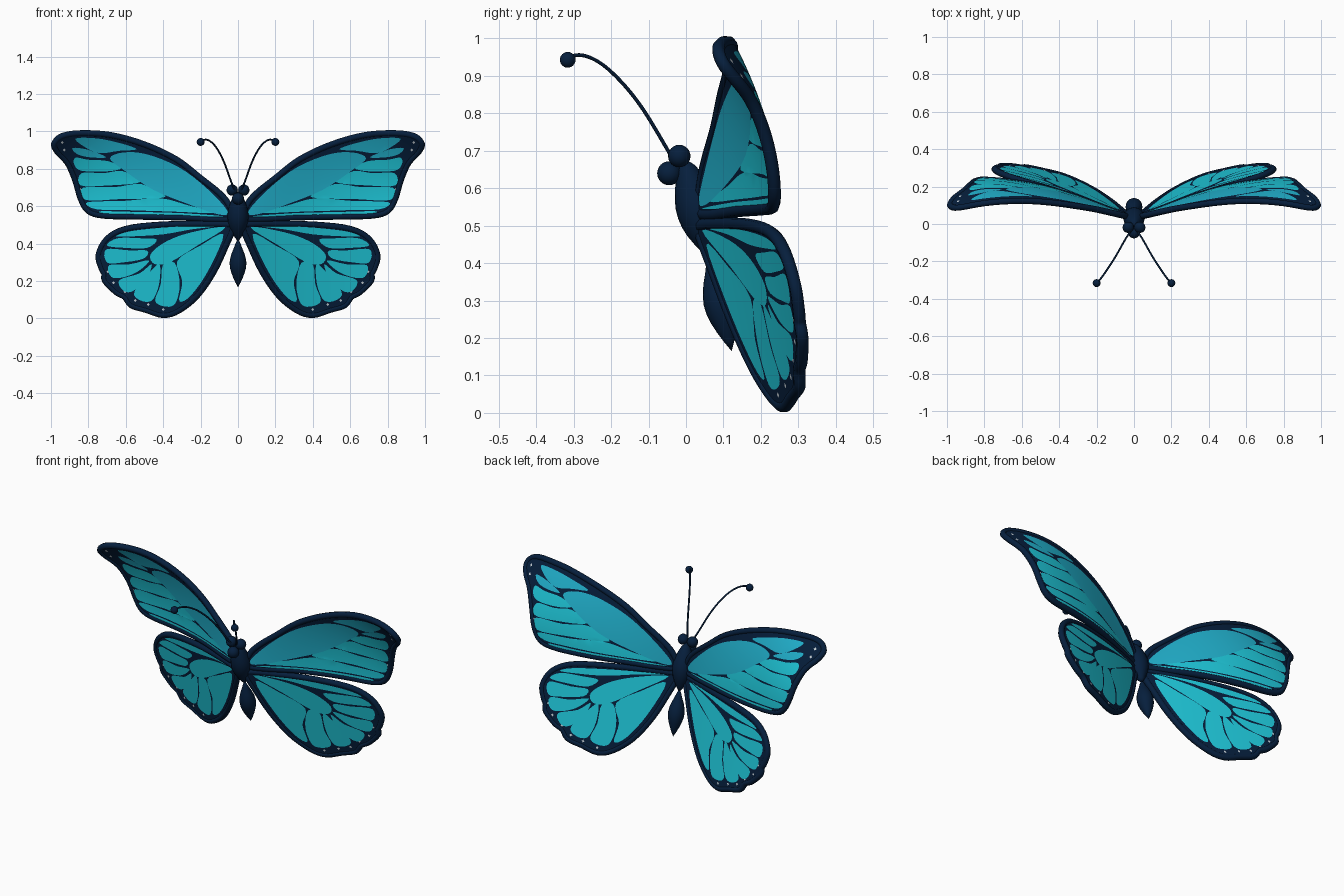
import bpy, bmesh
from mathutils import Vector
from mathutils.geometry import delaunay_2d_cdt

cube = bpy.data.objects.get("Cube")
if cube:
    bpy.data.objects.remove(cube, do_unlink=True)


def make_material(name, rgb):
    mat = bpy.data.materials.new(name)
    mat.use_nodes = True
    mat.diffuse_color = (*rgb, 1)
    shader = mat.node_tree.nodes["Principled BSDF"]
    shader.inputs["Base Color"].default_value = (*rgb, 1)
    shader.inputs["Roughness"].default_value = 0.6
    return mat


navy = make_material("navy", (.0018, .0135, .046))
teal = make_material("teal", (.014, .6, .73))
blue_teal = make_material("blue teal", (.016, .46, .64))
pale = make_material("pale spot", (.6, .66, .7))
NAVY, TEAL, BLUE, PALE = range(4)


def finish(bm, name, mats):
    mesh = bpy.data.meshes.new(name)
    bm.to_mesh(mesh)
    bm.free()
    obj = bpy.data.objects.new(name, mesh)
    bpy.context.collection.objects.link(obj)
    for mat in mats:
        mesh.materials.append(mat)
    bpy.ops.object.select_all(action='DESELECT')
    obj.select_set(True)
    bpy.context.view_layer.objects.active = obj
    bpy.ops.object.shade_smooth_by_angle(angle=0.8)
    return obj


def smooth_loop(points, grow=1.0, steps=4):
    """Closed rounded loop through the given points, scaled about their middle."""
    middle = sum((Vector(p) for p in points), Vector((0, 0))) / len(points)
    pts = [middle.lerp(Vector(p), grow) for p in points]
    n, out = len(pts), []
    for i in range(n):
        a, b, c, d = (pts[(i + k) % n] for k in (-1, 0, 1, 2))
        for s in range(steps):
            t = s / steps
            out.append(.5 * (2 * b + (c - a) * t + (2 * a - 5 * b + 4 * c - d) * t ** 2
                             + (3 * b - a - 3 * c + d) * t ** 3))
    return out


def inside(p, loop):
    hit = False
    for a, b in zip(loop, loop[1:] + loop[:1]):
        if (a.y > p.y) != (b.y > p.y) and p.x < a.x + (p.y - a.y) * (b.x - a.x) / (b.y - a.y):
            hit = not hit
    return hit


def tube(name, points, radius, cyclic):
    curve = bpy.data.curves.new(name, 'CURVE')
    curve.dimensions = '3D'
    curve.bevel_depth = radius
    curve.bevel_resolution = 2
    curve.use_fill_caps = not cyclic
    spline = curve.splines.new('POLY' if cyclic else 'NURBS')
    spline.points.add(len(points) - 1)
    for p, co in zip(spline.points, points):
        p.co = (*co, 1)
    spline.use_cyclic_u = cyclic
    spline.use_endpoint_u = True
    spline.use_smooth = True
    curve.materials.append(navy)
    obj = bpy.data.objects.new(name, curve)
    bpy.context.collection.objects.link(obj)
    return obj


def mirror(obj):
    mod = obj.modifiers.new("mirror", 'MIRROR')
    mod.use_mirror_merge = False


# Wing curvature: depth as a function of span and height
def upper_depth(x, z):
    drop = .52 + 1.25 * x - .8 * x * x - z
    return .03 + .3 * x - .265 * x * x + .75 * x * (drop - 1.1 * drop * abs(drop))


def lower_depth(x, z):
    return .02 + .43 * x - .15 * x * x + .19 * (.52 - z)


def build_wing(name, outline, cells, spots, depth):
    """Front and back wing sheets with the coloured cells cut in, plus a rounded rim."""
    edge = smooth_loop(outline)
    patches = [(colour, smooth_loop(cell, 1.05)) for colour, cell in cells]
    r = .008
    for x, z in spots:
        patches.append((PALE, [Vector((x + i * r, z + j * r))
                               for i, j in ((-1, 0), (0, -1), (1, 0), (0, 1))]))
    verts, edges = [], []
    for loop in [edge] + [patch for _, patch in patches]:
        first, n = len(verts), len(loop)
        edges += [(first + i, first + (i + 1) % n) for i in range(n)]
        verts += loop
    step = .03
    grid = [Vector((i * step, k * step)) for i in range(35) for k in range(35)]
    verts += [p for p in grid if inside(p, edge)
              and min((p - q).length for q in verts) > .012]
    co, _, tris, *_ = delaunay_2d_cdt(verts, edges, [], 0, 1e-5)

    kept = []
    for tri in tris:
        centre = sum((co[i] for i in tri), Vector((0, 0))) / 3
        if inside(centre, edge):
            colour = next((c for c, patch in patches if inside(centre, patch)), NAVY)
            kept.append((tri, colour))
    bm = bmesh.new()
    for side in (-1, 1):
        bv = [bm.verts.new((p.x, depth(p.x, p.y) + side * .012, p.y)) for p in co]
        for tri, colour in kept:
            face = bm.faces.new([bv[i] for i in tri][::-side])
            face.material_index = colour
    bmesh.ops.delete(bm, geom=[v for v in bm.verts if not v.link_faces], context='VERTS')
    mirror(finish(bm, name, (navy, teal, blue_teal, pale)))
    mirror(tube(name + "_rim", [(p.x, depth(p.x, p.y), p.y) for p in edge], .017, True))


# Upper wings
upper_outline = [(.03, .54), (.05, .61), (.1, .67), (.2, .75), (.33, .85), (.5, .93), (.68, .98),
                 (.84, .99), (.94, .975), (.982, .935), (.965, .89), (.91, .83), (.87, .74),
                 (.84, .64), (.8, .575), (.72, .55), (.55, .545), (.3, .54), (.12, .53)]
upper_cells = [
    (BLUE, [(.07, .58), (.18, .7), (.32, .805), (.48, .87), (.6, .88), (.67, .85), (.6, .79),
            (.45, .69), (.28, .62), (.12, .565)]),
    (BLUE, [(.55, .905), (.63, .935), (.75, .96), (.86, .96), (.82, .92), (.74, .885),
            (.64, .897)]),
    (BLUE, [(.71, .862), (.8, .9), (.88, .91), (.86, .88), (.8, .863)]),
    (TEAL, [(.63, .805), (.7, .84), (.8, .847), (.865, .857), (.87, .82), (.83, .79), (.7, .788)]),
    (TEAL, [(.53, .73), (.62, .785), (.72, .775), (.83, .775), (.835, .713), (.7, .712)]),
    (TEAL, [(.4, .65), (.52, .715), (.66, .7), (.82, .697), (.805, .635), (.62, .64)]),
    (TEAL, [(.15, .566), (.28, .605), (.42, .64), (.6, .627), (.79, .62), (.75, .585), (.6, .58),
            (.35, .572)]),
    (TEAL, [(.09, .545), (.3, .562), (.55, .569), (.72, .572), (.68, .558), (.4, .55)])]
upper_spots = [(.94, .94), (.93, .9), (.845, .69)]
build_wing("upper_wings", upper_outline, upper_cells, upper_spots, upper_depth)

# Lower wings
lower_outline = [(.03, .5), (.2, .505), (.42, .5), (.6, .478), (.7, .425), (.745, .34), (.73, .27),
                 (.715, .24), (.71, .2), (.65, .14), (.605, .115), (.57, .07), (.49, .045),
                 (.4, .018), (.32, .04), (.22, .12), (.13, .25), (.06, .4), (.03, .47)]
lower_cells = [
    (TEAL, [(.08, .482), (.25, .457), (.38, .41), (.46, .345), (.44, .295), (.36, .305),
            (.22, .39)]),
    (TEAL, [(.1, .495), (.35, .488), (.56, .467), (.64, .44), (.55, .44), (.4, .45), (.25, .476)]),
    (TEAL, [(.44, .42), (.52, .427), (.64, .427), (.695, .39), (.6, .378), (.49, .378)]),
    (TEAL, [(.49, .36), (.58, .362), (.7, .367), (.695, .3), (.62, .3), (.51, .32)]),
    (TEAL, [(.48, .308), (.58, .288), (.685, .283), (.675, .225), (.62, .22), (.54, .25)]),
    (TEAL, [(.465, .285), (.53, .238), (.63, .205), (.615, .155), (.57, .145), (.5, .2)]),
    (TEAL, [(.42, .28), (.455, .262), (.55, .145), (.52, .1), (.46, .1), (.425, .18)]),
    (TEAL, [(.34, .29), (.4, .28), (.412, .18), (.44, .1), (.4, .07), (.34, .08), (.315, .18)]),
    (TEAL, [(.085, .44), (.2, .385), (.32, .305), (.295, .2), (.31, .1), (.25, .13),
            (.16, .26)])]
lower_spots = [(.4, .048), (.48, .073), (.55, .096), (.605, .142), (.665, .19), (.695, .25)]
build_wing("lower_wings", lower_outline, lower_cells, lower_spots, lower_depth)


# Body parts turned around a tilted axis
def spindle(name, top, bottom, radii, sides=20):
    top, bottom = Vector(top), Vector(bottom)
    turn = (bottom - top).to_track_quat('Z', 'Y')
    bm = bmesh.new()
    bmesh.ops.create_uvsphere(bm, u_segments=sides, v_segments=len(radii) + 1, radius=1)
    levels = sorted({round(v.co.z, 4) for v in bm.verts})
    profile = [0, *radii, 0]
    for v in bm.verts:
        i = levels.index(round(v.co.z, 4))
        flat = Vector((v.co.x, v.co.y, 0))
        ring = flat.normalized() * profile[i] if profile[i] else Vector()
        v.co = top.lerp(bottom, i / (len(levels) - 1)) + turn @ ring
    bmesh.ops.recalc_face_normals(bm, faces=bm.faces)
    finish(bm, name, [navy])


def ball(name, centre, radius):
    bm = bmesh.new()
    bmesh.ops.create_uvsphere(bm, u_segments=20, v_segments=12, radius=radius)
    bmesh.ops.translate(bm, verts=bm.verts, vec=centre)
    finish(bm, name, [navy])


spindle("thorax", (0, -.005, .68), (0, .065, .41),
        (.024, .036, .045, .052, .056, .056, .052, .044, .032, .018))
spindle("abdomen", (0, .06, .43), (0, .122, .165),
        (.012, .022, .033, .041, .045, .043, .036, .026, .014))
ball("head", (0, -.045, .64), .032)

# Eyes and antennae
for side, label in ((1, "left"), (-1, "right")):
    ball(label + "_eye", (side * .031, -.018, .686), .03)
    path = [(.01, -.03, .67), (.035, -.06, .72), (.065, -.115, .82), (.107, -.19, .905),
            (.145, -.245, .95), (.178, -.295, .962), (.2, -.317, .945)]
    tube(label + "_antenna", [(side * x, y, z) for x, y, z in path], .005, False)
    ball(label + "_antenna_tip", (side * .2, -.316, .943), .021)
